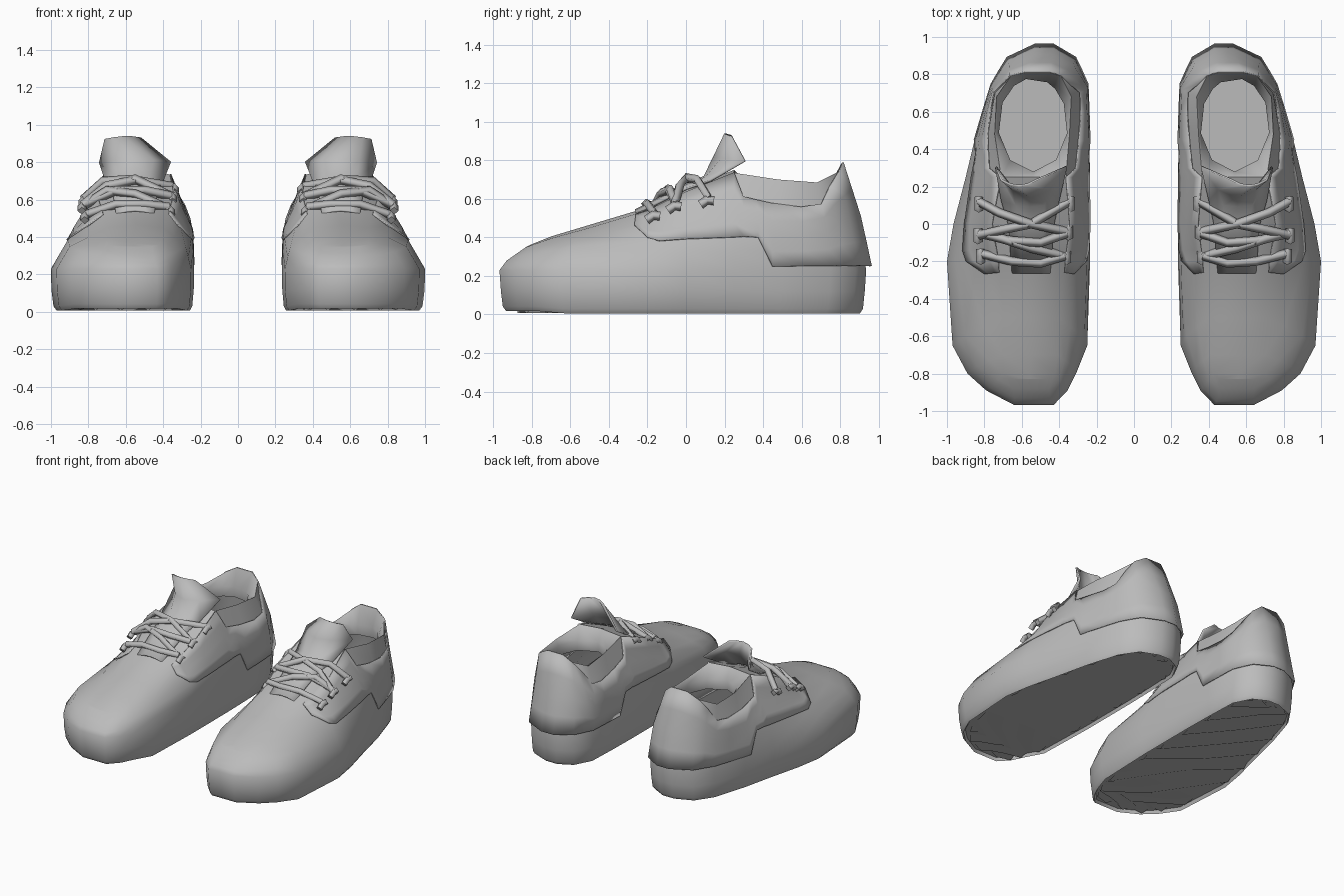
import bpy, bmesh, math
from mathutils import Vector

if "Cube" in bpy.data.objects:
    bpy.data.objects.remove(bpy.data.objects["Cube"])

grey = bpy.data.materials.new("grey")
grey.diffuse_color = (0.5, 0.5, 0.5, 1)
grey.use_nodes = True
grey.node_tree.nodes["Principled BSDF"].inputs["Base Color"].default_value = grey.diffuse_color

# Ribs from toe to heel at three levels: (y, inner x, outer x, z)
MID = [(-.968, .43, .64, .23), (-.89, .355, .79, .23), (-.80, .31, .89, .23), (-.65, .25, .97, .23),
       (-.20, .235, 1.0, .23), (0, .235, .965, .23), (.25, .235, .90, .23), (.50, .24, .84, .23),
       (.75, .25, .76, .23), (.88, .32, .67, .23), (.935, .43, .53, .23)]
SHOULDER = [(-.93, .45, .64, .28), (-.86, .38, .75, .30), (-.76, .33, .84, .32), (-.60, .28, .90, .35),
            (-.20, .25, .91, .385), (0, .24, .89, .42), (.25, .245, .86, .43), (.50, .25, .81, .45),
            (.72, .255, .75, .48), (.84, .33, .66, .48), (.89, .43, .53, .50)]
TOP = [(-.83, .46, .65, .35), (-.80, .42, .70, .36), (-.70, .41, .70, .395), (-.50, .40, .70, .45),
       (-.20, .37, .72, .54), (0, .345, .755, .635), (.25, .365, .71, .735), (.48, .345, .745, .70),
       (.68, .335, .735, .685), (.79, .39, .66, .74), (.81, .45, .58, .79)]
LEVELS = [MID, SHOULDER, TOP]
LAST = len(MID) - 1


def make(name, verts, faces, thick=0, angle=40):
    """Mesh part for one shoe, mirrored to make the pair."""
    bm = bmesh.new()
    used = sorted({i for f in faces for i in f})
    vs = {i: bm.verts.new(verts[i]) for i in used}
    for f in faces:
        bm.faces.new([vs[i] for i in f])
    bmesh.ops.recalc_face_normals(bm, faces=bm.faces)
    me = bpy.data.meshes.new(name)
    bm.to_mesh(me)
    bm.free()
    me.shade_smooth()
    me.set_sharp_from_angle(angle=math.radians(angle))
    return finish(name, me, thick)


def finish(name, data, thick=0):
    data.materials.append(grey)
    ob = bpy.data.objects.new(name, data)
    bpy.context.collection.objects.link(ob)
    if thick:
        m = ob.modifiers.new("thickness", 'SOLIDIFY')
        m.thickness, m.offset = thick, -1
    m = ob.modifiers.new("pair", 'MIRROR')
    m.use_mirror_merge = False
    return ob


def grid(rows, cols, keep=lambda r, c: True):
    return [(r * cols + c, r * cols + c + 1, (r + 1) * cols + c + 1, (r + 1) * cols + c)
            for r in range(rows - 1) for c in range(cols - 1) if keep(r, c)]


def surf(r, v, side, off=0.0):
    """Point on the upper: r along the ribs, v from sole (0) to rim (2)."""
    def rib(level):
        i = min(int(r), LAST - 1)
        a, b = level[i], level[i + 1]
        p, q = (Vector((l[1 + side], l[0], l[3])) for l in (a, b))
        return p.lerp(q, r - i)
    j = min(int(v), 1)
    p = rib(LEVELS[j]).lerp(rib(LEVELS[j + 1]), v - j)
    k = max(0, min(1, (r - 7.5) / 2.5))
    d = Vector(((side * 2 - 1) * (1 - k), k, .35 * (1 - k))).normalized()
    return p + d * off


def sole(r, side):
    """Sole underside, edge and sidewall points below a rib."""
    p = surf(r, 0, side)
    lift = .012 if p.y < -.7 else 0
    pts = []
    for z, sx, sy in ((.028, .9, .955), (.006, .93, .965), (.03, .97, .982), (.12, .995, .992)):
        pts.append(Vector(((p.x - .56) * sx + .56, p.y * sy, z + (lift if z < .1 else 0))))
    return pts


# Shoe body: closed loops from the underside, up the sides and over the forefoot
V = [0, .5, 1, 1.5, 2]
M = len(V) + 4
verts = []
for r in range(LAST + 1):
    left, right = [sole(r, s) + [surf(r, v, s) for v in V] for s in (0, 1)]
    crown = (left[-1] + right[-1]) / 2 + Vector((0, 0, .015 * min(1, r / 3)))
    verts += left + [crown] + right[::-1]
n = M * 2 + 1
faces = grid(LAST + 1, n, lambda r, c: r < 6 or c not in (M - 1, M))
faces += [(r * n, r * n + n - 1, (r + 1) * n + n - 1, (r + 1) * n) for r in range(LAST)]
for base in (0, LAST * n):                                   # toe and heel ends
    faces += [(base + i, base + i + 1, base + n - 2 - i, base + n - 1 - i) for i in range(M - 1)]
make("shoe_body", verts, faces, angle=50)

# Tread: rippled sheet dipping through the flat underside
verts = []
for r in range(19):
    a, b = surf(.6 + r * .49, 0, 0), surf(.6 + r * .49, 0, 1)
    for c in range(5):
        p = a.lerp(b, .08 + .21 * c)
        z = .008 if (r + c) % 2 else .05
        verts.append((p.x, p.y * .95 + .04 * (c - 2) * (1 - abs(r - 9) / 9), z))
make("tread", verts, grid(19, 5), angle=180)

# Side and heel overlay: (rib, low v, high v), wrapped around the heel
OVER = [(3.8, 1.6, 2), (4, 1.1, 2), (4.3, .92, 2), (5, .85, 2), (6, .85, 2), (6.2, .85, 1.6),
        (6.5, .8, 1.55), (6.8, .08, 1.5), (7.5, .08, 1.4), (8, .08, 1.45), (8.5, .08, 1.8),
        (9, .08, 2), (10, .08, 2)]
verts = []
strip = [(s, 0) for s in OVER] + [(s, 1) for s in reversed(OVER)]
for (r, lo, hi), side in strip:
    for k in range(5):
        v = lo + (hi - lo) * k / 4
        flare = .026 * max(0, r - 8) / 2 * (1 - v / 2)
        verts.append(surf(r, v, side, .008 + flare))
make("side_and_heel_overlay", verts, grid(len(strip), 5), .008)

# Collar lining: padded ring turning down into the open shoe
rim = [surf(r, 2, 0) for r in range(6, LAST + 1)] + [surf(r, 2, 1) for r in range(LAST, 5, -1)]
rim.append((rim[0] + rim[-1]) / 2 + Vector((0, 0, .015)))
n = len(rim)
verts = list(rim)
for z, rx, ry in ((.66, .185, .25), (.58, .20, .26)):
    for p in rim:
        a = math.atan2((p.y - .53) / .27, (p.x - .54) / .19)
        verts.append(Vector((.54 + rx * math.cos(a), .53 + ry * math.sin(a), z)))
faces = [(k * n + i, k * n + (i + 1) % n, (k + 1) * n + (i + 1) % n, (k + 1) * n + i)
         for k in range(2) for i in range(n)]
lining = make("collar_lining", verts, faces, angle=60)
lining.data.flip_normals()

# Tongue: (y, z, centre x, half width, edge set-back, edge drop)
TONGUE = [(-.26, .535, .55, .10, 0, .02), (0, .665, .55, .12, 0, .02), (.10, .71, .555, .15, .03, .02),
          (.15, .81, .55, .185, .16, .015), (.21, .935, .615, .09, .03, .01)]
verts = []
for y, z, cx, w, back, drop in TONGUE:
    for t in (-1, -.5, 0, .5, 1):
        verts.append((cx + w * t, y + back * t * t, z - drop * t * t))
make("tongue", verts, grid(len(TONGUE), 5), .012)

# Laces: two straight bars, crossing diagonals and small end loops
LACES = [[(.37, -.17, .56), (.50, -.21, .575), (.65, -.20, .575), (.81, -.16, .52)],
         [(.36, -.05, .62), (.50, -.10, .65), (.65, -.09, .65), (.83, -.05, .57)],
         [(.35, .12, .67), (.55, .00, .705), (.70, -.03, .675), (.83, -.06, .57)],
         [(.36, -.04, .62), (.55, .00, .71), (.72, .06, .70), (.83, .12, .60)],
         [(.37, -.17, .55), (.55, -.13, .63), (.70, -.08, .65), (.82, -.05, .57)]]
for x, y, z in ((.36, -.17, .53), (.35, -.04, .60), (.34, .11, .65),
                (.82, -.17, .50), (.835, -.06, .55), (.83, .11, .58)):
    LACES.append([(x, y - .035, z - .01), (x, y, z + .015), (x, y + .035, z + .01)])
cu = bpy.data.curves.new("laces", 'CURVE')
cu.dimensions = '3D'
cu.bevel_depth, cu.bevel_resolution, cu.use_fill_caps = .024, 0, True
for path in LACES:
    sp = cu.splines.new('POLY')
    sp.points.add(len(path) - 1)
    for p, co in zip(sp.points, path):
        p.co = (*co, 1)
finish("laces", cu)
